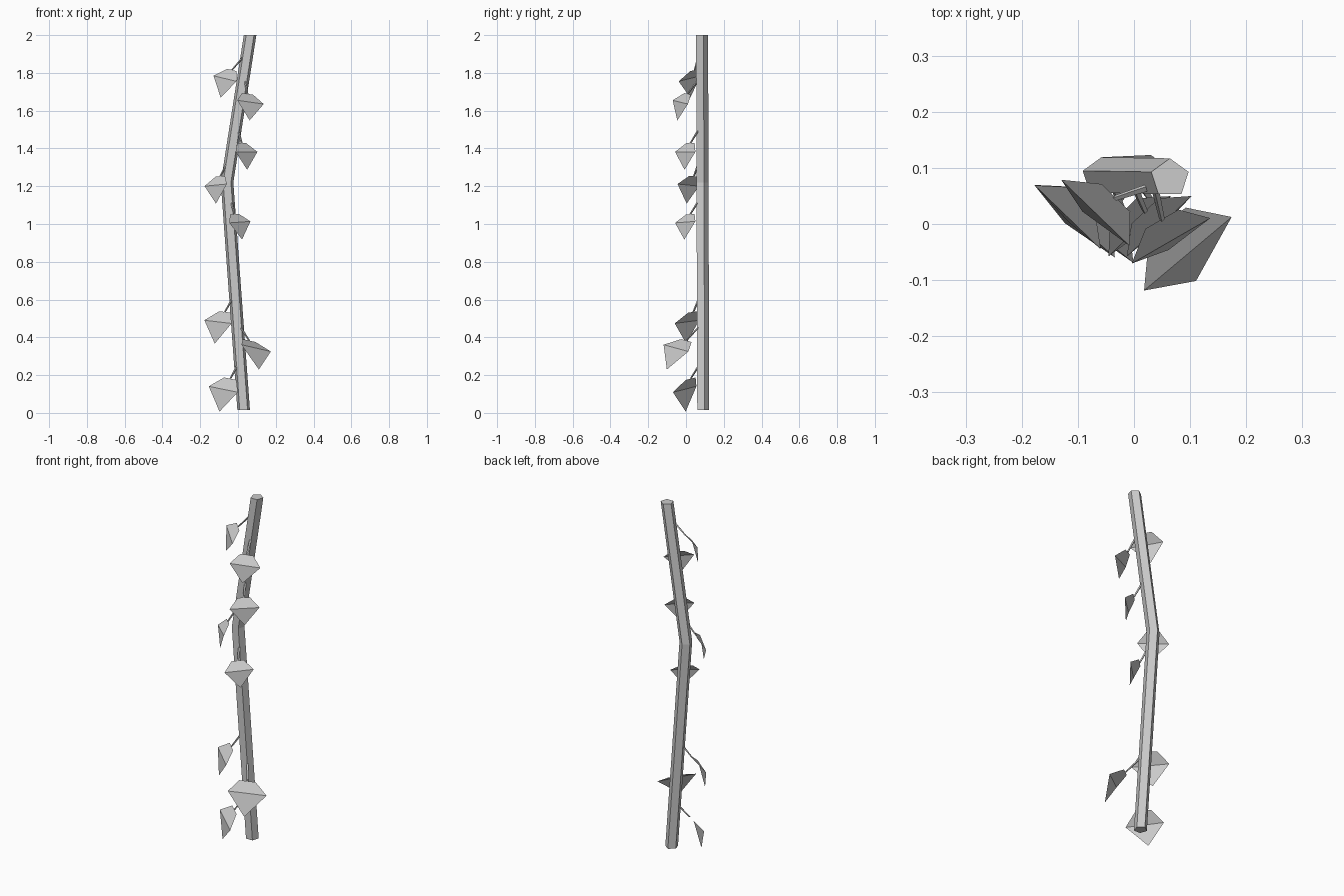
import bpy
import bmesh
from math import radians, cos, sin, pi
from mathutils import Vector, Matrix

cube = bpy.data.objects.get("Cube")
if cube:
    bpy.data.objects.remove(cube, do_unlink=True)

gray = bpy.data.materials.new("light_gray")
gray.use_nodes = True
gray.diffuse_color = (0.6, 0.6, 0.6, 1)
gray.node_tree.nodes["Principled BSDF"].inputs["Base Color"].default_value = gray.diffuse_color


def add_object(name, bm):
    mesh = bpy.data.meshes.new(name)
    bm.to_mesh(mesh)
    bm.free()
    mesh.materials.append(gray)
    obj = bpy.data.objects.new(name, mesh)
    bpy.context.scene.collection.objects.link(obj)
    return obj


def tube(name, path, radii, sides):
    """Capped tube made of level rings along a path."""
    bm = bmesh.new()
    rings = []
    for p, r in zip(path, radii):
        angles = [pi / 2 + 2 * pi * i / sides for i in range(sides)]
        rings.append([bm.verts.new(p + Vector((r * cos(a), r * sin(a), 0))) for a in angles])
    for low, high in zip(rings, rings[1:]):
        for i in range(sides):
            j = (i + 1) % sides
            bm.faces.new((low[i], low[j], high[j], high[i]))
    bm.faces.new(rings[0])
    bm.faces.new(rings[-1])
    bmesh.ops.recalc_face_normals(bm, faces=bm.faces)
    return add_object(name, bm)


# Five-sided stem with one bend
stem_path = [Vector(p) for p in ((0.03, 0.088, 0.015), (-0.058, 0.084, 1.22), (0.064, 0.082, 2))]
tube("stem", stem_path, (0.035, 0.035, 0.035), 5)


def stem_at(z):
    a, b = stem_path[:2] if z < stem_path[1].z else stem_path[1:]
    return a.lerp(b, (z - a.z) / (b.z - a.z))


# Leaf outline in units of its width: top edge, widest corners, tip
LEAF = {"top_a": (-0.21, 0.22, 0.3), "top_b": (0.21, 0.22, 0.3),
        "side_a": (-0.5, 0, 0), "side_b": (0.5, 0, 0), "tip": (0, 0, -0.6)}


def leaf(number, center, width, yaw, roll, tilt):
    turn = (Matrix.Rotation(radians(yaw), 3, 'Z') @ Matrix.Rotation(radians(roll), 3, 'Y')
            @ Matrix.Rotation(radians(-tilt), 3, 'X'))
    pts = {k: Vector(center) + turn @ (Vector(p) * width) for k, p in LEAF.items()}
    bm = bmesh.new()
    v = {k: bm.verts.new(p) for k, p in pts.items()}
    bm.faces.new([v[k] for k in ("side_a", "side_b", "top_b", "top_a")])
    bm.faces.new([v[k] for k in ("tip", "side_b", "side_a")])
    add_object(f"leaf_{number}", bm)

    # Thin stalk from the stem down to the top edge of the leaf
    end = (pts["top_a"] + pts["top_b"]) / 2
    start = stem_at(end.z + 0.075)
    out = Vector((sin(radians(yaw)), -cos(radians(yaw)), 0))
    tube(f"stalk_{number}", [end, start + out * 0.02], (0.005, 0.007), 4)


# Leaves from bottom to top: center, width, yaw, roll, tilt
leaves = [
    ((-0.078, -0.007, 0.125), 0.2, -39, 9, 4),
    ((0.096, -0.053, 0.343), 0.207, 40, 10, 22),
    ((-0.106, 0.005, 0.482), 0.194, -42, 5, 7),
    ((0.01, -0.004, 1.01), 0.155, 44, -3, 7),
    ((0.045, -0.004, 1.382), 0.158, 43, 0, 3),
    ((-0.118, 0.012, 1.206), 0.164, -44, -4, 3),
    ((0.066, -0.03, 1.645), 0.163, 30, 7, 7),
    ((-0.069, 0.02, 1.77), 0.172, -44, 10, 8),
]
for i, spec in enumerate(leaves, 1):
    leaf(i, *spec)
